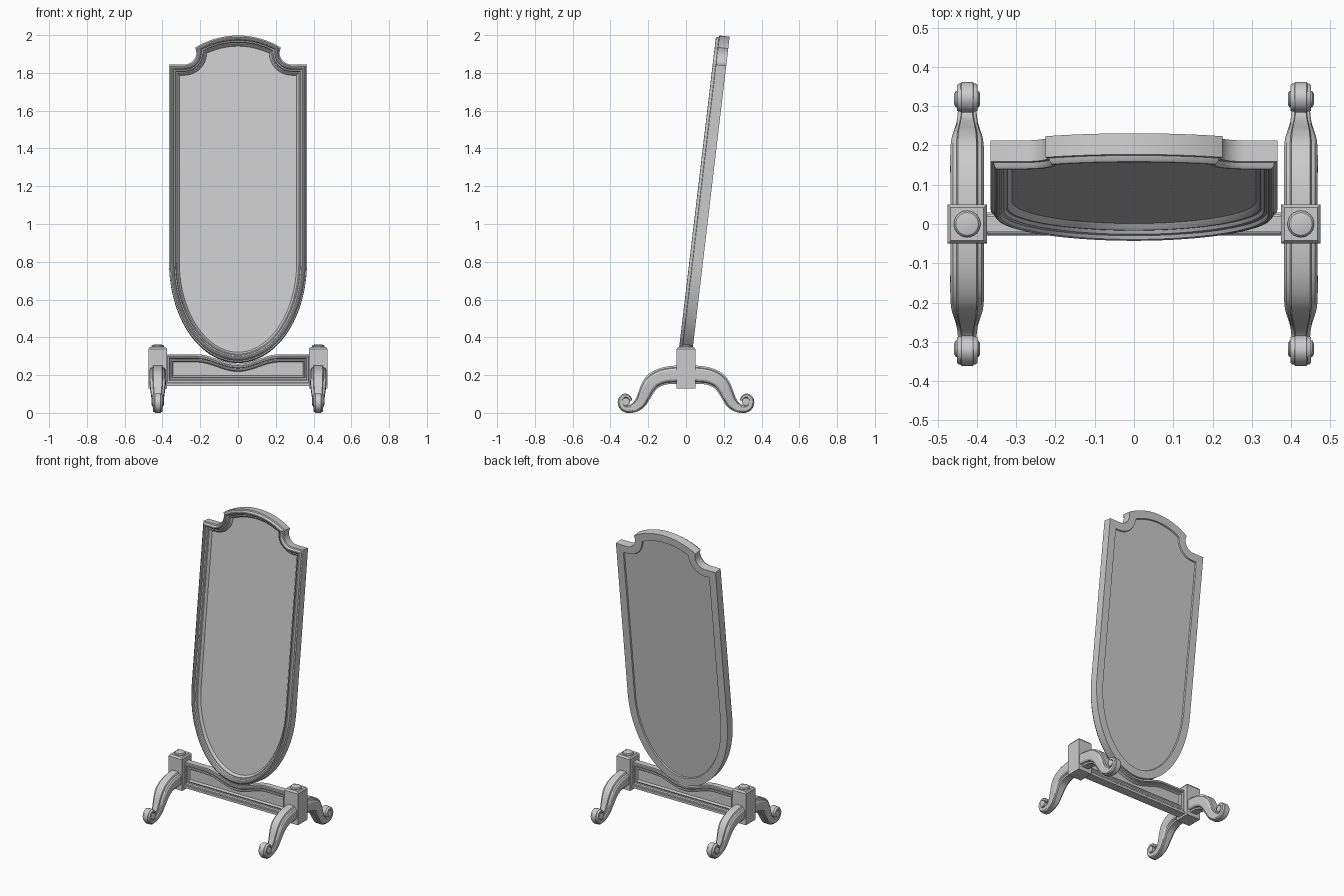
import bpy, bmesh, math
from mathutils import Vector

if "Cube" in bpy.data.objects:
    bpy.data.objects.remove(bpy.data.objects["Cube"])


def loft(name, rings, wrap=False, angle=30):
    """Bridge closed rings of points; cap the ends unless wrapped."""
    bm = bmesh.new()
    vs = [[bm.verts.new(p) for p in r] for r in rings]
    n = len(vs[0])
    pairs = list(zip(vs, vs[1:])) + ([(vs[-1], vs[0])] if wrap else [])
    for a, b in pairs:
        for i in range(n):
            j = (i + 1) % n
            bm.faces.new((a[i], a[j], b[j], b[i]))
    if not wrap:
        bm.faces.new(vs[0])
        bm.faces.new(vs[-1])
    bmesh.ops.recalc_face_normals(bm, faces=bm.faces)
    me = bpy.data.meshes.new(name)
    bm.to_mesh(me)
    bm.free()
    ob = bpy.data.objects.new(name, me)
    bpy.context.collection.objects.link(ob)
    bpy.ops.object.select_all(action='DESELECT')
    ob.select_set(True)
    bpy.context.view_layer.objects.active = ob
    bpy.ops.object.shade_smooth_by_angle(angle=math.radians(angle))
    return ob


def lathe(name, x, profile, n, turn=0.0):
    """Stack of n-sided rings around a vertical axis; profile = (radius, z)."""
    return loft(name, [[(x + r * math.cos(turn + math.tau * i / n),
                         r * math.sin(turn + math.tau * i / n), z) for i in range(n)]
                       for r, z in profile])


def mirrored(half):
    return half + [(-x, v) for x, v in reversed(half[1:-1])]


# Mirror outline, inset by d: elliptical foot, straight sides, notched arch
A, B, S, L = 0.365, 0.535, 1.585, 1.74
R, r, CX = 0.433, 0.065, 0.285


def mirror_outline(d):
    half = []
    for i in range(33):
        t = -math.pi / 2 + math.pi / 2 * i / 32
        n = Vector((math.cos(t) / A, math.sin(t) / B)).normalized()
        half.append((A * math.cos(t) - d * n.x, B + B * math.sin(t) - d * n.y))
    half[0] = (0.0, d)
    half.append((A - d, S - d))
    c1, c2, r1, r2 = Vector((0, L - R)), Vector((CX, S + r)), R - d, r + d
    D = (c2 - c1).length
    e = (c2 - c1) / D
    a = (r1 * r1 - r2 * r2 + D * D) / (2 * D)
    p = c1 + a * e + math.sqrt(r1 * r1 - a * a) * Vector((-e.y, e.x))
    end = math.atan2(p.y - c2.y, p.x - c2.x) % math.tau
    for i in range(13):
        t = 1.5 * math.pi + (end - 1.5 * math.pi) * i / 12
        half.append((c2.x + r2 * math.cos(t), c2.y + r2 * math.sin(t)))
    start = math.atan2(p.y - c1.y, p.x)
    for i in range(1, 15):
        t = start + (math.pi / 2 - start) * i / 14
        half.append((r1 * math.cos(t), c1.y + r1 * math.sin(t)))
    half[-1] = (0.0, L - d)
    return mirrored(half)


TILT = math.radians(6.75)


def tilted(d, w):
    c, s = math.cos(TILT), math.sin(TILT)
    return [(x, -0.045 + w * c + v * s, 0.272 - w * s + v * c) for x, v in mirror_outline(d)]


# Moulded frame (inset, depth) and the glass panel
frame_profile = [(0.05, 0.072), (0, 0.072), (0, 0.018), (0.007, 0.016), (0.010, 0.006),
                 (0.014, 0.001), (0.019, 0), (0.024, 0.003), (0.027, 0.012), (0.034, 0.015),
                 (0.038, 0.024), (0.043, 0.024), (0.048, 0.029), (0.055, 0.041), (0.055, 0.06)]
loft("mirror_frame", [tilted(d, w) for d, w in frame_profile], wrap=True)
loft("mirror_glass", [tilted(0.049, 0.04), tilted(0.049, 0.064)])


# Stretcher outline, inset by d: flat bottom, top edge dipping at the centre
def stretcher_outline(d, y):
    half = [(0, 0.145 + 1.3 * d), (0.385 - d, 0.145 + 1.3 * d), (0.385 - d, 0.31 - d)]
    for i in range(25):
        x = 0.22 * (1 - i / 24)
        half.append((x, 0.31 - d - 0.05 * math.cos(math.pi * x / 0.44) ** 2))
    return [(x, y, z) for x, z in mirrored(half)]


side = [(0, 0.02), (0.010, 0.02), (0.013, 0.026), (0.020, 0.026), (0.024, 0.019),
        (0.030, 0.018), (0.035, 0.022), (0.039, 0.018), (0.042, 0.008)]
stretcher_profile = [(d, -y) for d, y in side] + [(d, y) for d, y in reversed(side)]
loft("stretcher_moulding", [stretcher_outline(d, y) for d, y in stretcher_profile], wrap=True)
loft("stretcher_panel", [stretcher_outline(0.03, -0.01), stretcher_outline(0.03, 0.01)])
loft("stretcher_rail", [[(x, y, z) for y, z in
                         ((-0.029, 0.143), (0.029, 0.143), (0.029, 0.158),
                          (0.022, 0.166), (-0.022, 0.166), (-0.029, 0.158))]
                        for x in (-0.38, 0.38)])

# Leg spine: y, z, half thickness, half width
spine = [Vector(p) for p in (
    (0, .202, .048, .043), (.06, .202, .048, .043), (.12, .194, .046, .043),
    (.17, .171, .044, .043), (.20, .135, .040, .040), (.222, .09, .035, .034),
    (.245, .05, .031, .028), (.28, .025, .024, .024), (.318, .021, .020, .025),
    (.342, .041, .017, .026), (.345, .070, .014, .026), (.325, .090, .012, .026),
    (.302, .083, .010, .026), (.292, .064, .008, .026))]
section = [(0.55, 1), (0.64, 0.8), (0.85, 0.72), (1, 0.5)]
section += [(s, -t) for s, t in reversed(section)]
section += [(-s, -t) for s, t in section]


def catmull(pts, steps):
    out = []
    ext = [2 * pts[0] - pts[1]] + pts + [2 * pts[-1] - pts[-2]]
    for a, b, c, d in zip(ext, ext[1:], ext[2:], ext[3:]):
        for k in range(steps):
            t = k / steps
            out.append(0.5 * (2 * b + (c - a) * t + (2 * a - 5 * b + 4 * c - d) * t * t
                              + (3 * b - a - 3 * c + d) * t ** 3))
    return out + [pts[-1]]


path = catmull(spine, 4)


def leg_rings(px, sy):
    rings = []
    for i, p in enumerate(path):
        q = path[min(i + 1, len(path) - 1)] - path[max(i - 1, 0)]
        n = Vector((-q[1], q[0])).normalized()
        rings.append([(px + s * p[3], sy * (p[0] + t * p[2] * n.x), p[1] + t * p[2] * n.y)
                      for s, t in section])
    return rings


# Posts, caps, scrolled legs on both sides
for sx, label in ((-1, "left"), (1, "right")):
    px = 0.425 * sx
    q = math.sqrt(2)
    lathe(label + "_post", px, [(0.05 * q, 0.13), (0.05 * q, 0.337), (0.042 * q, 0.348)],
          4, math.pi / 4)
    lathe(label + "_post_cap", px, [(0.034, 0.345), (0.034, 0.353), (0.029, 0.359),
                                    (0.016, 0.362)], 24)
    for sy, end in ((-1, "front"), (1, "back")):
        loft(f"{label}_{end}_leg", leg_rings(px, sy), angle=25)
        loft(f"{label}_{end}_scroll_eye",
             [[(px + x, sy * (0.318 + rad * math.cos(math.tau * i / 20)),
                0.058 + rad * math.sin(math.tau * i / 20)) for i in range(20)]
              for x, rad in ((-0.033, 0.014), (-0.029, 0.021), (0.029, 0.021), (0.033, 0.014))])
